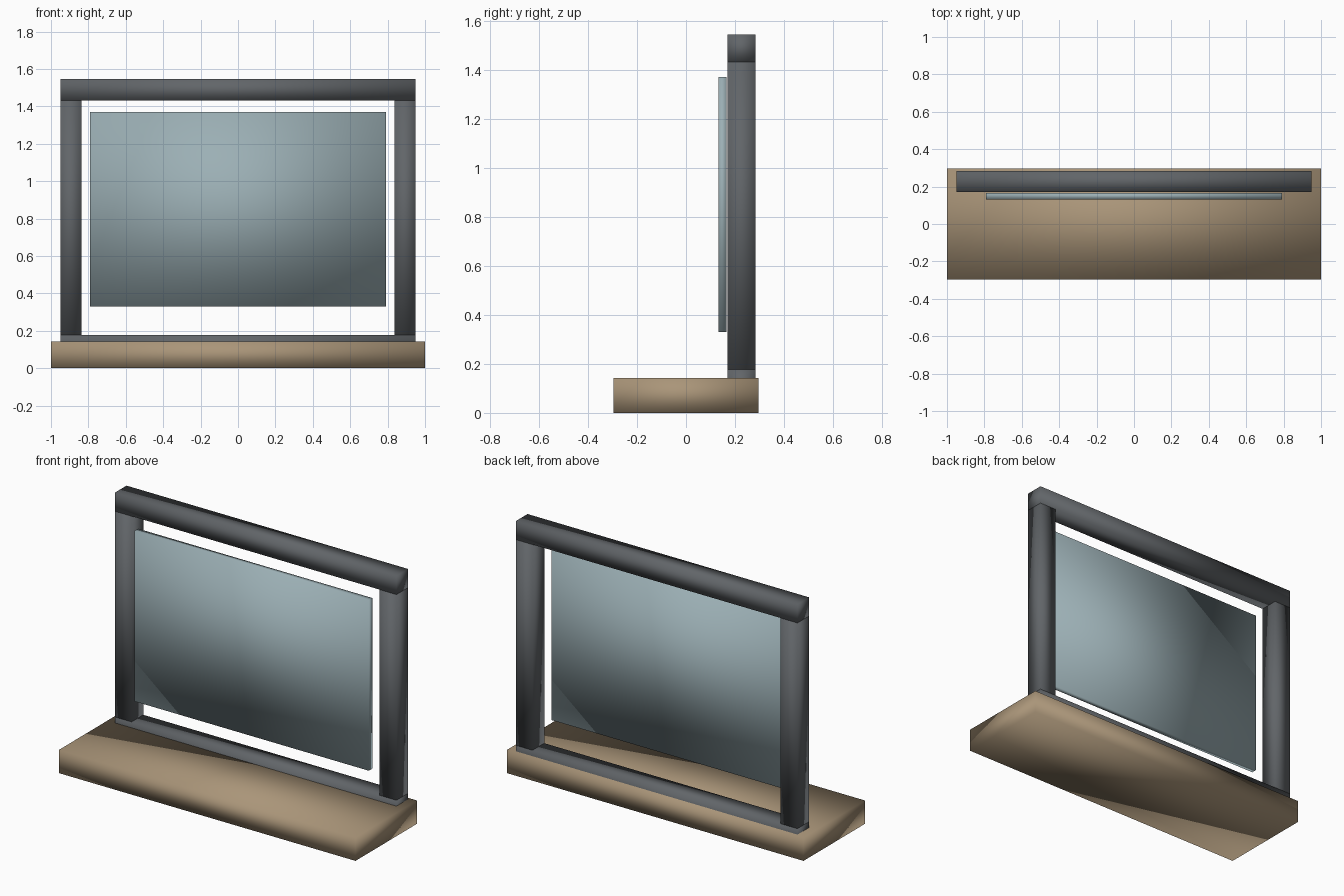
import bpy
import bmesh
from mathutils import Vector

cube = bpy.data.objects.get("Cube")
if cube:
    bpy.data.objects.remove(cube, do_unlink=True)


def material(name, colour):
    mat = bpy.data.materials.new(name)
    mat.use_nodes = True
    mat.diffuse_color = (*colour, 1)
    bsdf = mat.node_tree.nodes["Principled BSDF"]
    bsdf.inputs["Base Color"].default_value = (*colour, 1)
    bsdf.inputs["Roughness"].default_value = 0.8
    return mat


def box(name, low, high, mat):
    """Softly shaded box spanning two opposite corners."""
    low, high = Vector(low), Vector(high)
    bm = bmesh.new()
    bmesh.ops.create_cube(bm, size=1)
    bmesh.ops.scale(bm, vec=high - low, verts=bm.verts)
    for face in bm.faces:
        face.smooth = True
    mesh = bpy.data.meshes.new(name)
    bm.to_mesh(mesh)
    bm.free()
    mesh.materials.append(mat)
    obj = bpy.data.objects.new(name, mesh)
    obj.location = (low + high) / 2
    bpy.context.collection.objects.link(obj)
    return obj


wood = material("tan wood", (0.40, 0.30, 0.19))
metal = material("dark grey metal", (0.12, 0.13, 0.14))
glass = material("pale blue glass", (0.33, 0.43, 0.46))

# Shared frame dimensions
half, bar, front, back = 0.95, 0.113, 0.17, 0.283
rail_top, post_top = 0.178, 1.432

# Base slab
box("base", (-1, -0.296, 0), (1, 0.296, 0.142), wood)

# Rails, the lower one sunk into the base
for name, bottom in (("bottom_rail", rail_top - bar), ("top_rail", post_top)):
    box(name, (-half, front, bottom), (half, back, bottom + bar), metal)

# Posts at both ends
for name, x in (("left_post", half - bar), ("right_post", -half)):
    box(name, (x, front, rail_top), (x + bar, back, post_top), metal)

# Panel in front of the frame
box("panel", (-0.79, 0.132, 0.33), (0.79, 0.166, 1.37), glass)
